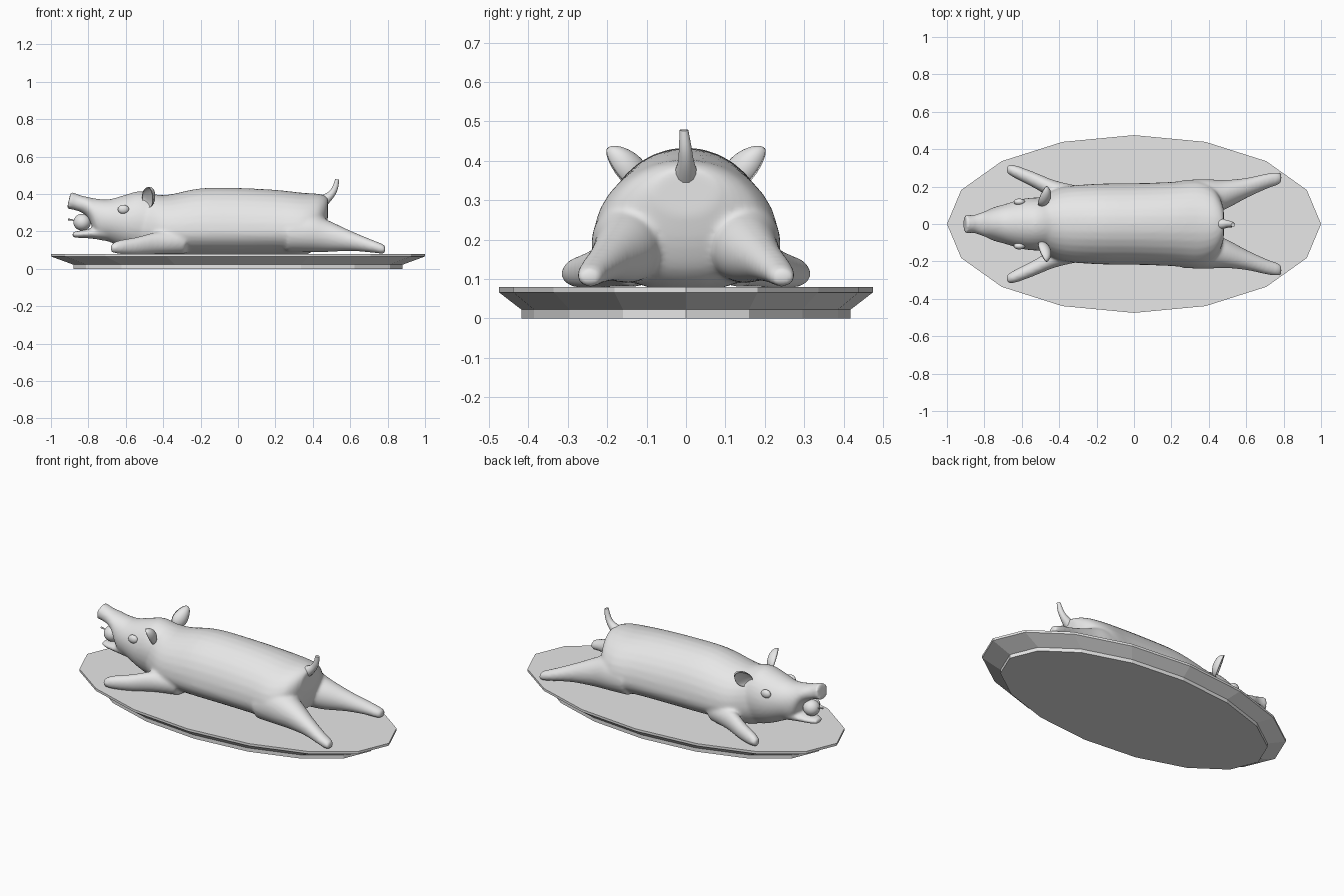
import bpy, bmesh
from math import sin, cos, tau
from mathutils import Vector

cube = bpy.data.objects.get("Cube")
if cube:
    bpy.data.objects.remove(cube, do_unlink=True)

grey = bpy.data.materials.new("plain_light_grey")
grey.use_nodes = True
grey.diffuse_color = (0.8, 0.8, 0.8, 1)
grey.node_tree.nodes["Principled BSDF"].inputs["Base Color"].default_value = (0.8, 0.8, 0.8, 1)


def make_object(name, bm, smooth=True):
    bmesh.ops.recalc_face_normals(bm, faces=bm.faces)
    for f in bm.faces:
        f.smooth = smooth
    mesh = bpy.data.meshes.new(name)
    bm.to_mesh(mesh)
    bm.free()
    mesh.materials.append(grey)
    ob = bpy.data.objects.new(name, mesh)
    bpy.context.collection.objects.link(ob)
    return ob


def skin_rings(bm, rings):
    """Bridge a list of point rings into a closed solid."""
    loops = [[bm.verts.new(p) for p in ring] for ring in rings]
    n = len(loops[0])
    for a, b in zip(loops, loops[1:]):
        for i in range(n):
            j = (i + 1) % n
            bm.faces.new((a[i], a[j], b[j], b[i]))
    bm.faces.new(loops[0][::-1])
    bm.faces.new(loops[-1])


def smooth_between(stations, steps=4):
    """Fill in stations with a Catmull-Rom spline."""
    pts = [Vector(s) for s in stations]
    out = []
    for i in range(len(pts) - 1):
        p0, p1, p2, p3 = pts[max(i - 1, 0)], pts[i], pts[i + 1], pts[min(i + 2, len(pts) - 1)]
        for k in range(steps):
            t = k / steps
            out.append(p1 + 0.5 * t * ((p2 - p0) + t * ((2 * p0 - 5 * p1 + 4 * p2 - p3)
                       + t * (3 * p1 - p0 - 3 * p2 + p3))))
    return out + [pts[-1]]


def loft(bm, stations, side=1, lean=0.0):
    """Stations along x: (x, y, middle z, half width, height above, depth below)."""
    rings = []
    for k, (x, y, mid, hw, up, down) in enumerate(smooth_between(stations)):
        ring = []
        for i in range(32):
            a = tau * i / 32
            dz = sin(a) * (up if sin(a) > 0 else down)
            tilt = lean * dz if k < 5 else 0
            ring.append((x + tilt, side * (y + hw * cos(a)), mid + dz))
        rings.append(ring)
    skin_rings(bm, rings)


# Oval platter: foot, flare and rim
bm = bmesh.new()
skin_rings(bm, [[(r * cos(tau * i / 16), 0.475 * r * sin(tau * i / 16), z) for i in range(16)]
                for r, z in ((0.88, 0), (0.88, 0.022), (1, 0.066), (1, 0.08))])
make_object("platter", bm, smooth=False)

# Pig: trunk, head, jaw and legs blended into one skin
bm = bmesh.new()
trunk = [(-0.56, 0, 0.22, 0.11, 0.16, 0.12), (-0.48, 0, 0.21, 0.155, 0.19, 0.14),
         (-0.38, 0, 0.2, 0.198, 0.195, 0.13), (-0.2, 0, 0.2, 0.215, 0.23, 0.13),
         (0, 0, 0.2, 0.218, 0.232, 0.13), (0.2, 0, 0.2, 0.225, 0.222, 0.13),
         (0.34, 0, 0.2, 0.235, 0.207, 0.13), (0.42, 0, 0.23, 0.2, 0.172, 0.12),
         (0.46, 0, 0.28, 0.14, 0.113, 0.1), (0.48, 0, 0.32, 0.08, 0.06, 0.06)]
head = [(-0.905, 0, 0.365, 0.052, 0.048, 0.046), (-0.86, 0, 0.352, 0.048, 0.045, 0.04),
        (-0.8, 0, 0.33, 0.068, 0.053, 0.06), (-0.755, 0, 0.275, 0.088, 0.1, 0.11),
        (-0.69, 0, 0.26, 0.106, 0.111, 0.115), (-0.6, 0, 0.25, 0.133, 0.146, 0.145),
        (-0.52, 0, 0.25, 0.142, 0.165, 0.17), (-0.42, 0, 0.24, 0.14, 0.15, 0.16)]
jaw = [(-0.885, 0, 0.183, 0.03, 0.014, 0.014), (-0.85, 0, 0.185, 0.048, 0.018, 0.02),
       (-0.79, 0, 0.19, 0.064, 0.025, 0.028), (-0.7, 0, 0.2, 0.08, 0.04, 0.05)]
fore_leg = [(-0.28, 0.13, 0.15, 0.07, 0.06, 0.07), (-0.42, 0.18, 0.14, 0.052, 0.06, 0.06),
            (-0.54, 0.238, 0.125, 0.042, 0.045, 0.05), (-0.64, 0.281, 0.115, 0.034, 0.036, 0.035),
            (-0.68, 0.292, 0.11, 0.02, 0.02, 0.02)]
hind_leg = [(0.26, 0.135, 0.19, 0.1, 0.1, 0.1), (0.38, 0.145, 0.19, 0.095, 0.11, 0.1),
            (0.48, 0.155, 0.175, 0.08, 0.085, 0.085), (0.6, 0.192, 0.15, 0.054, 0.054, 0.055),
            (0.71, 0.229, 0.122, 0.041, 0.036, 0.035), (0.77, 0.243, 0.107, 0.034, 0.027, 0.027),
            (0.788, 0.245, 0.104, 0.022, 0.018, 0.018)]
loft(bm, trunk)
loft(bm, head, lean=0.22)
loft(bm, jaw)
for side in (1, -1):
    loft(bm, fore_leg, side)
    loft(bm, hind_leg, side)
pig = make_object("pig_body", bm)
remesh = pig.modifiers.new("blend", 'REMESH')
remesh.mode = 'VOXEL'
remesh.voxel_size = 0.009
remesh.use_smooth_shade = True
relax = pig.modifiers.new("relax", 'SMOOTH')
relax.factor = 0.5
relax.iterations = 8


def ball(name, centre, size):
    bm = bmesh.new()
    bmesh.ops.create_uvsphere(bm, u_segments=24, v_segments=14, radius=1)
    for v in bm.verts:
        v.co = Vector(centre) + v.co * Vector(size)
    return make_object(name, bm)


def ear(name, side):
    """Cupped leaf: the front half of a ball pushed into its back half."""
    bm = bmesh.new()
    bmesh.ops.create_uvsphere(bm, u_segments=24, v_segments=16, radius=1)
    along = Vector((0.15, 0.7, 0.68)).normalized()
    facing = Vector((-0.75, 0.5, -0.35)).normalized()
    across = facing.cross(along)
    for v in bm.verts:
        a, b, c = v.co.z, v.co.x, v.co.y
        if c > 0:
            c *= -0.45
        b *= 1 - 0.25 * a
        p = Vector((-0.483, 0.152, 0.385)) + 0.068 * a * along + 0.042 * b * across + 0.04 * c * facing
        v.co = (p.x, side * p.y, p.z)
    make_object(name, bm)


# Eyes and ears
for label, side in (("left", 1), ("right", -1)):
    ball(label + "_eye", (-0.613, side * 0.118, 0.318), (0.03, 0.018, 0.024))
    ear(label + "_ear", side)


def tapered_tube(name, points):
    """Smooth tube through (x, y, z, radius) points."""
    rings = []
    pts = smooth_between(points)
    for i, p in enumerate(pts):
        d = (pts[min(i + 1, len(pts) - 1)] - pts[max(i - 1, 0)]).xyz.normalized()
        u = Vector((0, 1, 0))
        w = d.cross(u).normalized()
        rings.append([p.xyz + p.w * (cos(tau * k / 14) * u + sin(tau * k / 14) * w) for k in range(14)])
    bm = bmesh.new()
    skin_rings(bm, rings)
    ob = make_object(name, bm)
    bpy.ops.object.select_all(action='DESELECT')
    ob.select_set(True)
    bpy.context.view_layer.objects.active = ob
    bpy.ops.object.shade_smooth_by_angle()


# Tail
tapered_tube("tail", [(0.42, 0, 0.345, 0.045), (0.465, 0, 0.37, 0.03), (0.5, 0, 0.4, 0.02),
                      (0.52, -0.002, 0.435, 0.016), (0.53, -0.005, 0.478, 0.011)])

# Apple held in the mouth, with its stalk
ball("apple", (-0.833, 0, 0.249), (0.047, 0.047, 0.045))
tapered_tube("apple_stalk", [(-0.87, 0, 0.255, 0.004), (-0.89, 0, 0.262, 0.004), (-0.908, 0, 0.264, 0.005)])
